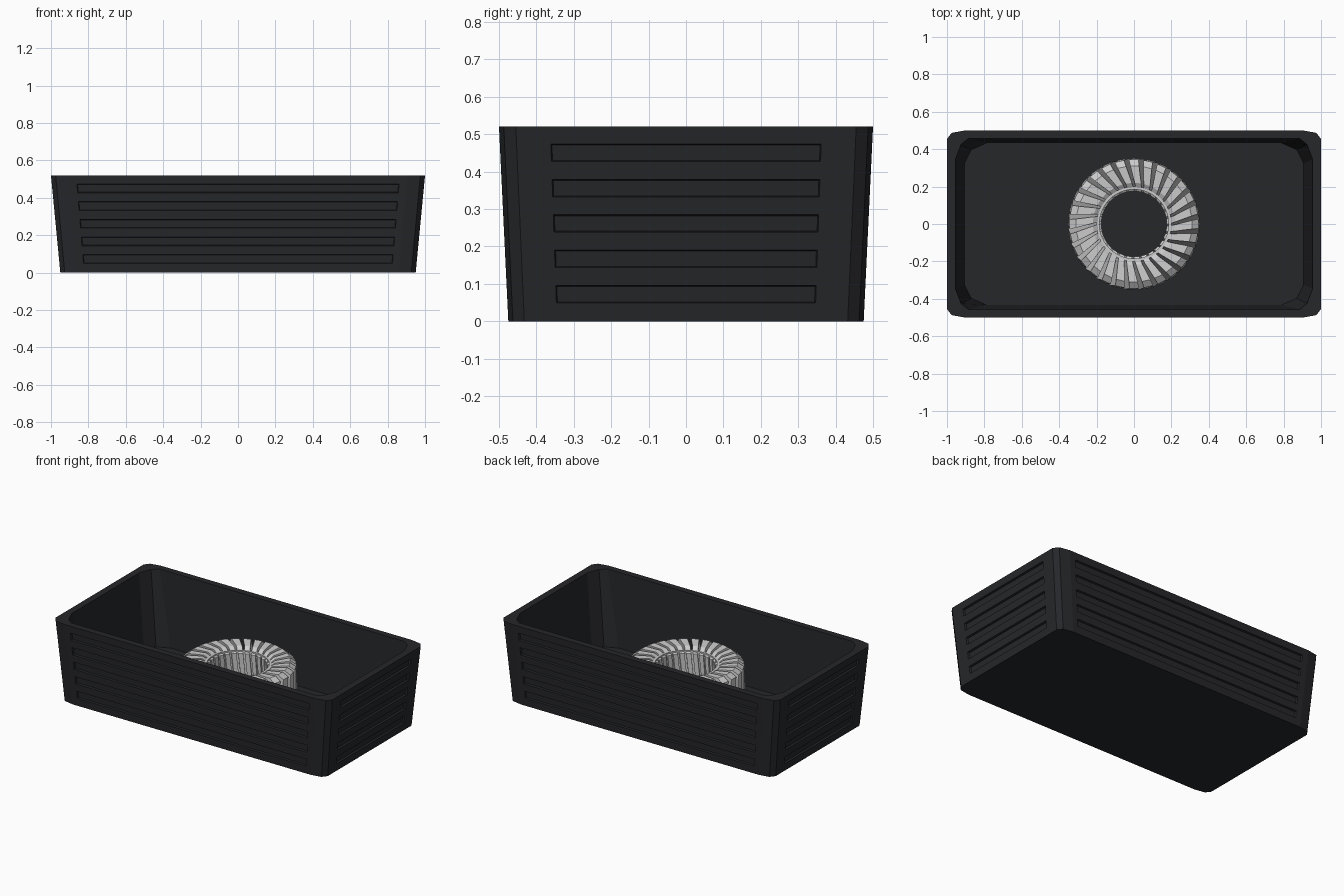
import bpy, bmesh, math
from mathutils import Matrix

if "Cube" in bpy.data.objects:
    bpy.data.objects.remove(bpy.data.objects["Cube"])

H = 0.52


def make_object(name, bm, mat=None):
    bmesh.ops.recalc_face_normals(bm, faces=bm.faces)
    me = bpy.data.meshes.new(name)
    bm.to_mesh(me)
    bm.free()
    ob = bpy.data.objects.new(name, me)
    bpy.context.collection.objects.link(ob)
    if mat:
        me.materials.append(mat)
    return ob


def ring(bm, corner, z, s=1.0):
    """Mirror one corner's points into a full closed outline."""
    pts = list(corner)
    pts += [(-x, y) for x, y in reversed(corner)]
    pts += [(-x, -y) for x, y in corner]
    pts += [(x, -y) for x, y in reversed(corner)]
    return [bm.verts.new((x * s, y * s, z)) for x, y in pts]


def bridge(bm, a, b):
    n = len(a)
    for i in range(n):
        bm.faces.new((a[i], a[(i + 1) % n], b[(i + 1) % n], b[i]))


dark = bpy.data.materials.new("dark_plastic")
dark.diffuse_color = (0.019, 0.02, 0.023, 1)
dark.use_nodes = True
dark.node_tree.nodes["Principled BSDF"].inputs["Base Color"].default_value = dark.diffuse_color

# Tapered tray: outer wall, rim, inner wall, floor
outer = [(1.0, 0.455), (0.975, 0.487), (0.905, 0.5)]
lip = [(0.955, 0.345), (0.925, 0.425), (0.885, 0.458)]
base = [(0.907, 0.325), (0.87, 0.397), (0.79, 0.432)]
bm = bmesh.new()
rings = [ring(bm, outer, 0, 0.95), ring(bm, outer, H),
         ring(bm, lip, H), ring(bm, base, 0.04)]
for a, b in zip(rings, rings[1:]):
    bridge(bm, a, b)
bm.faces.new(rings[0])
bm.faces.new(rings[-1])
tray = make_object("tray", bm, dark)

# Horizontal grooves: five on each of the four walls
bm = bmesh.new()


def groove(z0, z1, wall, half, turn):
    loops = []
    for depth, ins in ((-0.012, 0.003), (0.0, 0.0), (0.03, 0.0)):
        loop = []
        for sx, z in ((-1, z0 + ins), (1, z0 + ins), (1, z1 - ins), (-1, z1 - ins)):
            k = 0.95 + 0.05 * z / H
            p = turn @ Matrix.Translation((wall * k + depth, sx * (half * k - ins), z))
            loop.append(bm.verts.new(p.translation))
        loops.append(loop)
    bridge(bm, loops[0], loops[1])
    bridge(bm, loops[1], loops[2])
    bm.faces.new(loops[0])
    bm.faces.new(loops[2])


for i in range(5):
    z0 = 0.049 + 0.0945 * i
    for q in range(4):
        wall, half = ((1.0, 0.363), (0.5, 0.865))[q % 2]
        groove(z0, z0 + 0.047, wall, half, Matrix.Rotation(q * math.pi / 2, 4, 'Z'))
cutter = make_object("groove_cutter", bm, dark)
cutter.hide_render = True
cutter.hide_viewport = True
mod = tray.modifiers.new("grooves", 'BOOLEAN')
mod.operation = 'DIFFERENCE'
mod.solver = 'EXACT'
mod.object = cutter

# Ring of leaning, swirled blades
N = 28
profile = [(0.175, 0.04), (0.345, 0.04), (0.352, 0.18), (0.345, 0.31),
           (0.31, 0.335), (0.22, 0.33), (0.175, 0.30)]
bm = bmesh.new()
for i in range(N):
    sides = []
    for s in (-1, 1):
        loop = []
        for r, z in profile:
            thick = 0.014 + 0.012 * (r - 0.17) / 0.18
            swirl = 0.9 * (r - 0.26)
            lean = 0.17 * (z - 0.04) / 0.3
            a = 2 * math.pi * i / N + swirl + lean + s * thick / r
            loop.append(bm.verts.new((r * math.cos(a), r * math.sin(a), z)))
        sides.append(loop)
    bridge(bm, *sides)
    bm.faces.new(sides[0])
    bm.faces.new(sides[1])
make_object("blade_ring", bm)

# Round sleeve lining the hole
bm = bmesh.new()
M = 48
loops = [[bm.verts.new((r * math.cos(2 * math.pi * i / M), r * math.sin(2 * math.pi * i / M), z))
          for i in range(M)] for r, z in ((0.185, 0.04), (0.185, 0.315), (0.2, 0.315), (0.2, 0.04))]
for j in range(4):
    bridge(bm, loops[j], loops[(j + 1) % 4])
sleeve = make_object("inner_sleeve", bm)
bpy.context.view_layer.objects.active = sleeve
sleeve.select_set(True)
bpy.ops.object.shade_smooth_by_angle()
